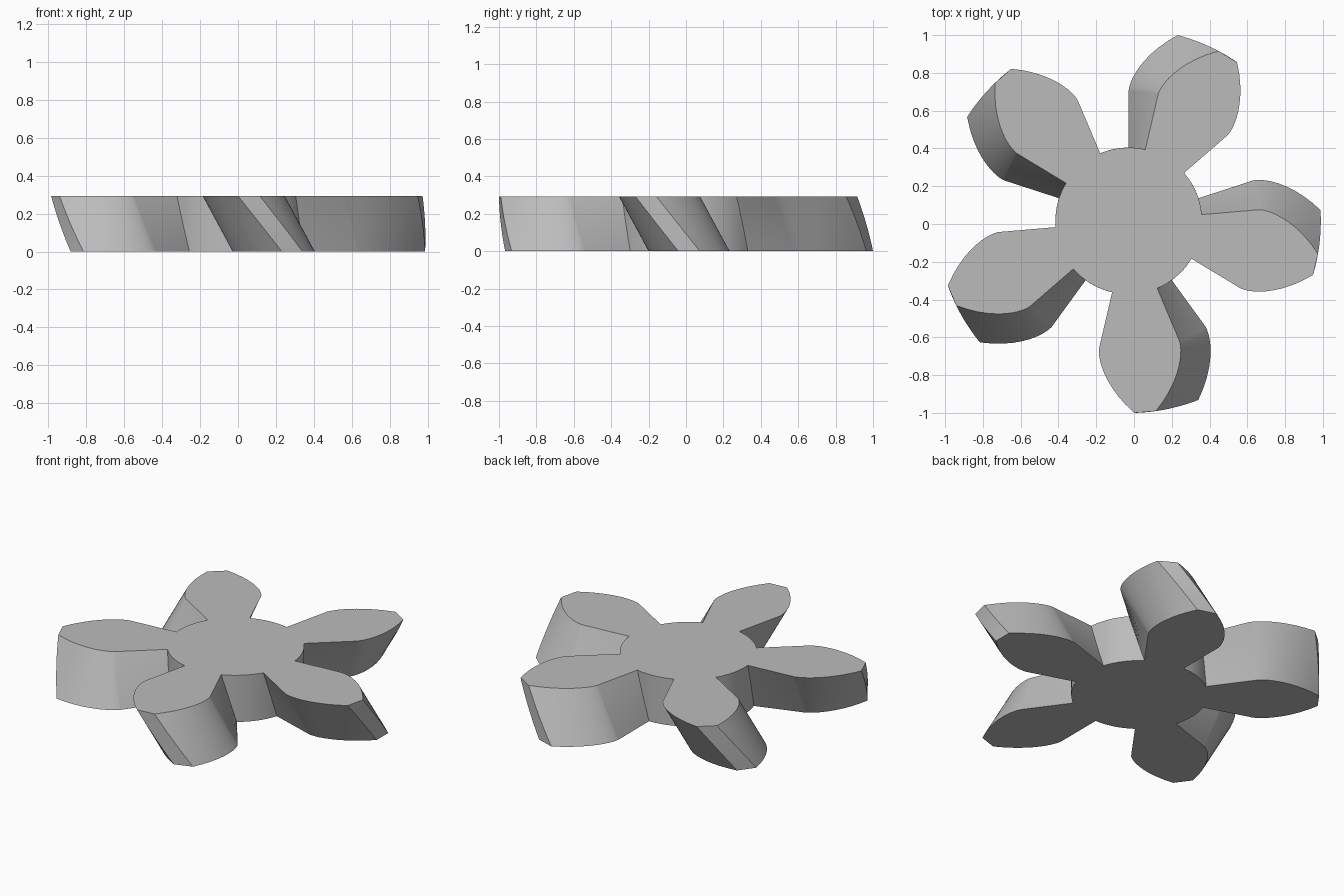
import bpy, bmesh
from math import sin, cos, sqrt, atan, radians, tau

cube = bpy.data.objects.get("Cube")
if cube:
    bpy.data.objects.remove(cube, do_unlink=True)

TEETH = 5
ROOT_R, BASE_R, TIP_R = 0.388, 0.69, 1.017
HALF_ANGLE = radians(18)      # half tooth width at the base circle
TWIST = radians(-13.1)
HEIGHT, SLICES = 0.292, 10
CENTRE = (-0.028, 0.0165)

# One flank: radial undercut, then an involute curve out to the tip
flank = [(ROOT_R, HALF_ANGLE)]
t_max = sqrt((TIP_R / BASE_R) ** 2 - 1)
steps = 12
for i in range(steps + 1):
    t = t_max * i / steps
    flank.append((BASE_R * sqrt(1 + t * t), HALF_ANGLE - (t - atan(t))))

# Whole outline: rising flank, flat tip, falling flank, root arc
outline = []
pitch = tau / TEETH
for k in range(TEETH):
    mid = k * pitch
    outline += [(r, mid - a) for r, a in flank]
    outline += [(r, mid + a) for r, a in reversed(flank)]
    gap = pitch - 2 * HALF_ANGLE
    outline += [(ROOT_R, mid + HALF_ANGLE + gap * j / 8) for j in range(1, 8)]

# Helical body: the outline stacked with a steady twist
bm = bmesh.new()
rings = []
for s in range(SLICES + 1):
    f = s / SLICES
    rings.append([bm.verts.new((CENTRE[0] + r * cos(a + TWIST * f),
                                CENTRE[1] + r * sin(a + TWIST * f),
                                HEIGHT * f)) for r, a in outline])
n = len(outline)
for low, high in zip(rings, rings[1:]):
    for i in range(n):
        j = (i + 1) % n
        bm.faces.new((low[i], low[j], high[j], high[i]))
bm.faces.new(list(reversed(rings[0])))
bm.faces.new(rings[-1])

mesh = bpy.data.meshes.new("helical_gear")
bm.to_mesh(mesh)
bm.free()
gear = bpy.data.objects.new("helical_gear", mesh)
bpy.context.collection.objects.link(gear)

# Plain grey material
grey = bpy.data.materials.new("grey")
grey.use_nodes = True
colour = (0.5, 0.5, 0.5, 1)
grey.diffuse_color = colour
grey.node_tree.nodes["Principled BSDF"].inputs["Base Color"].default_value = colour
mesh.materials.append(grey)

# Smooth flanks with crisp rims
bpy.ops.object.select_all(action="DESELECT")
gear.select_set(True)
bpy.context.view_layer.objects.active = gear
bpy.ops.object.shade_smooth_by_angle(angle=radians(30))
